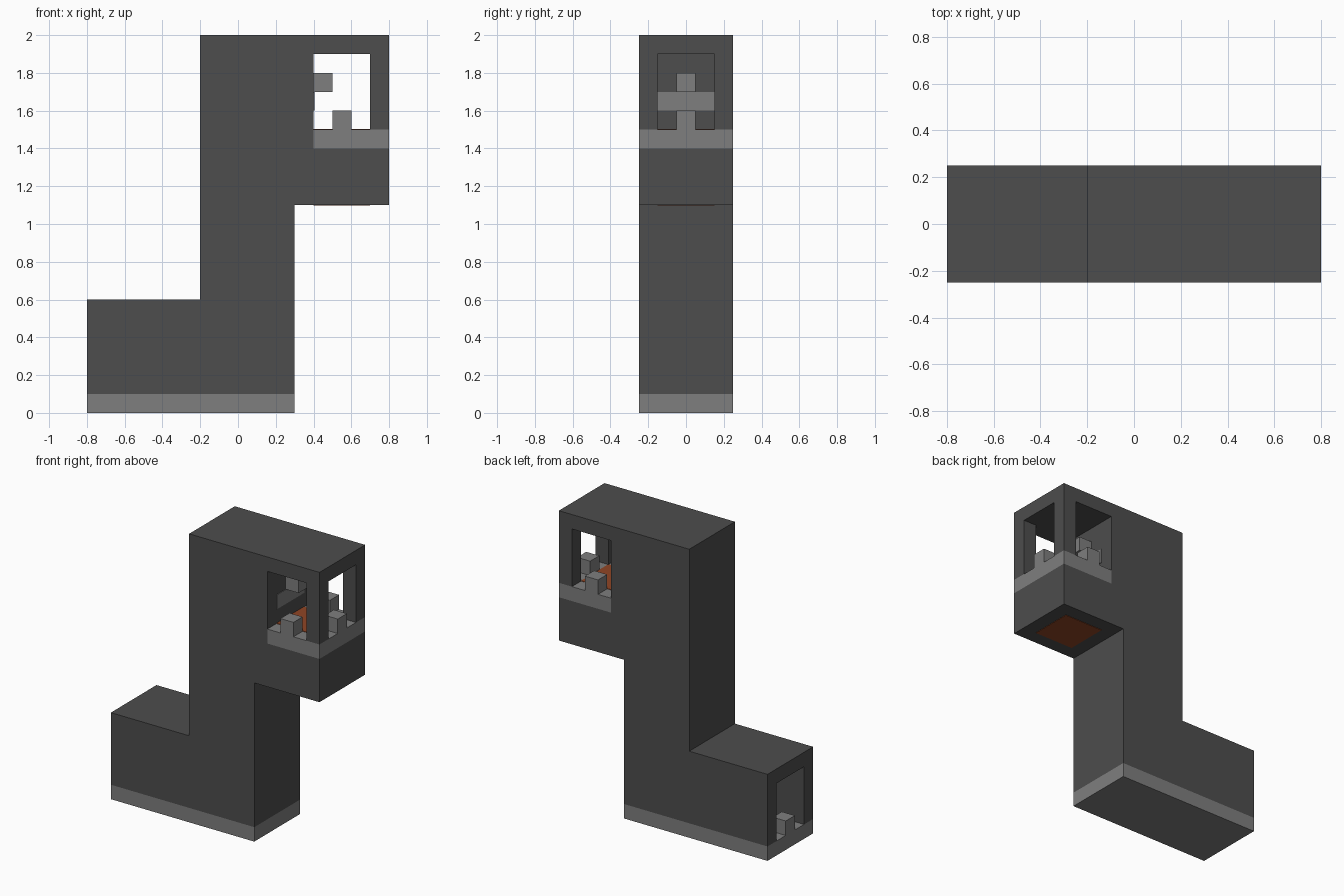
import bpy
import bmesh

cube = bpy.data.objects.get("Cube")
if cube:
    bpy.data.objects.remove(cube, do_unlink=True)


def make_material(name, rgb):
    mat = bpy.data.materials.new(name)
    mat.use_nodes = True
    color = (*rgb, 1)
    mat.diffuse_color = color
    bsdf = mat.node_tree.nodes["Principled BSDF"]
    bsdf.inputs["Base Color"].default_value = color
    bsdf.inputs["Roughness"].default_value = 0.9
    return mat


dark_stone = make_material("dark stone", (0.075, 0.075, 0.075))
light_stone = make_material("light stone", (0.21, 0.21, 0.21))
ember = make_material("ember orange", (0.28, 0.06, 0.018))


def extrude(name, profile, y0, y1, mat):
    """Extrude an (x, z) outline from y0 to y1."""
    bm = bmesh.new()
    face = bm.faces.new([bm.verts.new((x, y0, z)) for x, z in profile])
    result = bmesh.ops.extrude_face_region(bm, geom=[face])
    moved = [v for v in result["geom"] if isinstance(v, bmesh.types.BMVert)]
    bmesh.ops.translate(bm, verts=moved, vec=(0, y1 - y0, 0))
    bmesh.ops.recalc_face_normals(bm, faces=bm.faces)
    mesh = bpy.data.meshes.new(name)
    bm.to_mesh(mesh)
    bm.free()
    mesh.materials.append(mat)
    obj = bpy.data.objects.new(name, mesh)
    bpy.context.collection.objects.link(obj)
    return obj


def box(name, x, y, z, mat):
    outline = [(x[0], z[0]), (x[1], z[0]), (x[1], z[1]), (x[0], z[1])]
    return extrude(name, outline, y[0], y[1], mat)


HALF = 0.25    # half depth of the tower
INNER = 0.15   # half width of the rooms
POST = 0.05    # half width of the sill posts

# Tower: two side walls with window openings around a core with rooms
lower = [(0.3, 0.1), (0.3, 1.1), (0.8, 1.1), (0.8, 1.4), (0.4, 1.4), (0.4, 1.9)]
upper = [(0.8, 2), (-0.2, 2), (-0.2, 0.6), (-0.8, 0.6)]
side = [(-0.8, 0.1)] + lower + [(0.7, 1.9), (0.7, 1.5), (0.8, 1.5)] + upper
core = lower + [(0.8, 1.9)] + upper + [(-0.8, 0.5), (0.2, 0.5), (0.2, 0.1)]
extrude("front_wall", side, -HALF, -INNER, dark_stone)
extrude("back_wall", side, INNER, HALF, dark_stone)
extrude("tower_core", core, -INNER, INNER, dark_stone)

# Light stone courses
box("base_course", (-0.8, 0.3), (-HALF, HALF), (0, 0.1), light_stone)
box("gallery_course", (0.4, 0.8), (-HALF, HALF), (1.4, 1.5), light_stone)
box("inner_wall_band", (0.4, 0.404), (-INNER, INNER), (1.6, 1.7), light_stone)

# Posts on the sills, door step and inner wall
for name, sign in (("front", -1), ("back", 1)):
    ys = sorted((sign * INNER, sign * HALF))
    box(name + "_window_post", (0.5, 0.6), ys, (1.5, 1.6), light_stone)
box("side_window_post", (0.7, 0.8), (-POST, POST), (1.5, 1.6), light_stone)
box("inner_wall_block", (0.4, 0.5), (-POST, POST), (1.7, 1.8), light_stone)
box("door_post", (-0.8, -0.7), (-POST, POST), (0.1, 0.2), light_stone)

# Orange gallery floor and the matching panel beneath the overhang
box("gallery_floor", (0.4, 0.7), (-INNER, INNER), (1.5, 1.503), ember)
box("underside_panel", (0.4, 0.7), (-INNER, INNER), (1.097, 1.1), ember)
